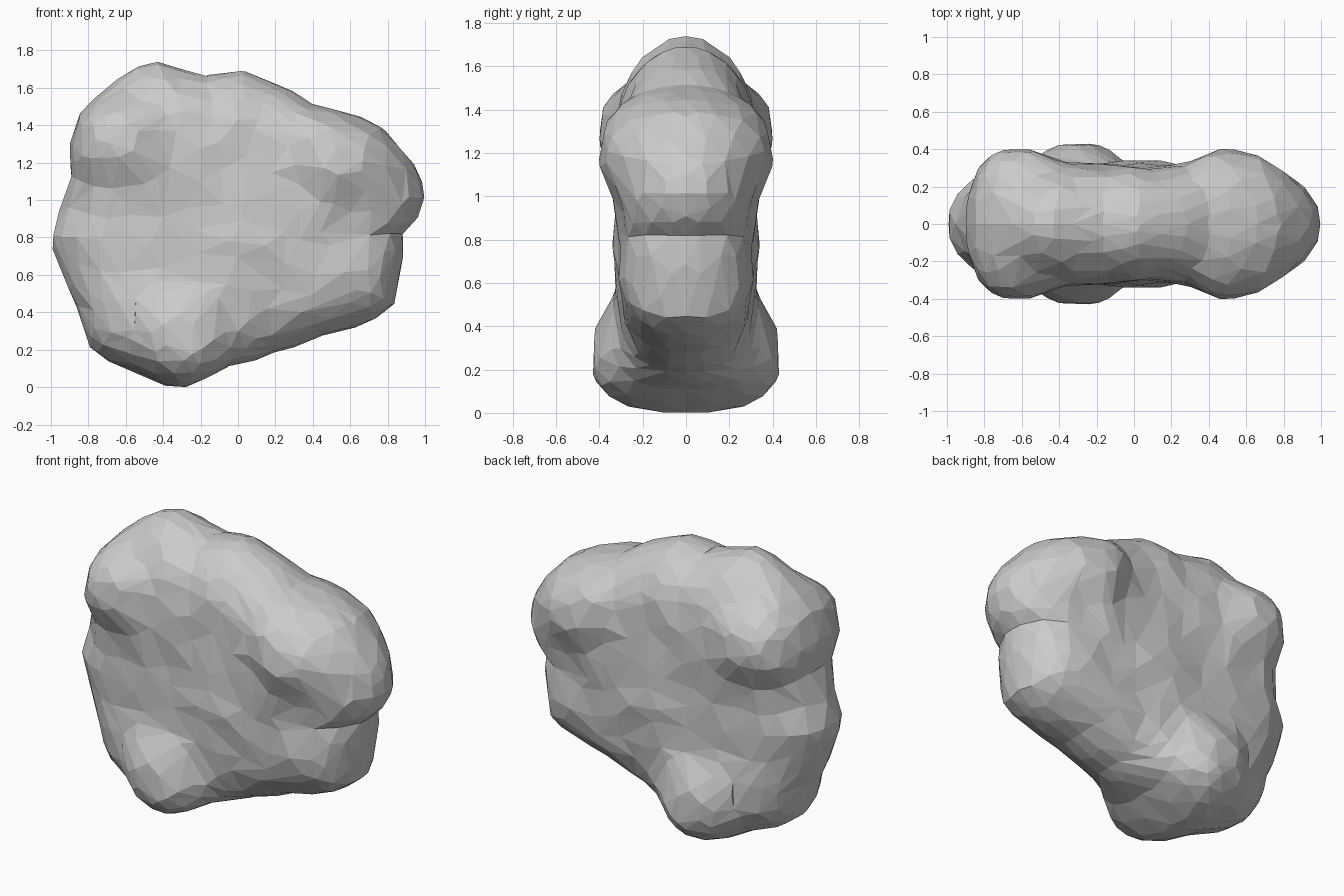
import bpy, bmesh, math
from mathutils import Vector, noise

if "Cube" in bpy.data.objects:
    bpy.data.objects.remove(bpy.data.objects["Cube"])

CX, CZ = 0.0, 0.88

# Front outline (x, z), anticlockwise from the right tip
OUTLINE = [(1, 1.03), (.96, 1.16), (.75, 1.4), (.57, 1.47), (.4, 1.51), (.18, 1.63),
           (.02, 1.69), (-.17, 1.665), (-.32, 1.7), (-.44, 1.742), (-.56, 1.7),
           (-.72, 1.58), (-.83, 1.48), (-.87, 1.41), (-.9, 1.28), (-.89, 1.12),
           (-.95, .95), (-1, .79), (-.95, .63), (-.86, .43), (-.78, .2), (-.7, .14),
           (-.55, .09), (-.36, 0), (-.28, 0), (-.16, .05), (-.06, .11), (.2, .19),
           (.45, .28), (.74, .37), (.83, .44), (.86, .56), (.88, .82), (.96, .9)]

# Lobes and hollows: x, z, half thickness, bluntness of the rim
LOBES = [(-.66, 1.28, .43, 9), (.53, 1.24, .44, 6), (-.28, .23, .435, 12),
         (.72, 1.36, .39, 6), (.97, 1.03, .36, 4), (-.42, 1.68, .34, 3.2),
         (.05, 1.62, .33, 4), (-.25, 1.3, .32, 5), (.1, 1.3, .31, 5),
         (-.6, 1.0, .32, 5), (-.68, .72, .33, 5), (-.97, .8, .33, 4),
         (-.72, .35, .35, 6), (-.3, .75, .31, 5), (.05, .8, .34, 5),
         (.25, 1.05, .305, 5), (.7, .87, .30, 5), (.68, .6, .335, 6),
         (.32, .6, .305, 5), (.1, .4, .31, 5), (.5, .32, .31, 5)]

POLAR = sorted((math.atan2(z - CZ, x - CX) % math.tau, math.hypot(x - CX, z - CZ))
               for x, z in OUTLINE)
RING = [(POLAR[-1][0] - math.tau, POLAR[-1][1])] + POLAR + \
       [(POLAR[0][0] + math.tau, POLAR[0][1])]


def rim(angle):
    """Outline radius at an angle, linear between the outline points."""
    a = angle % math.tau
    for (a0, r0), (a1, r1) in zip(RING, RING[1:]):
        if a0 <= a <= a1:
            return r0 + (r1 - r0) * (a - a0) / max(a1 - a0, 1e-6)
    return POLAR[0][1]


def body(x, z):
    """Blend half thickness and bluntness from the nearby lobes."""
    w = t = p = 0
    for lx, lz, lt, lp in LOBES:
        k = math.exp(-((x - lx) ** 2 + (z - lz) ** 2) / (2 * .145 ** 2)) + 1e-9
        w, t, p = w + k, t + k * lt, p + k * lp
    return t / w, p / w


# Boulder: a faceted sphere pressed into the lumpy, mirrored slab
bm = bmesh.new()
bmesh.ops.create_icosphere(bm, subdivisions=5, radius=1)
for v in bm.verts:
    d = v.co.normalized()
    s = min(1, math.hypot(d.x, d.z))
    ang = math.atan2(d.z, d.x)
    r = rim(ang) * s
    x, z = CX + r * math.cos(ang), CZ + r * math.sin(ang)
    t, p = body(x, z)
    y = t * math.sqrt(max(0, 1 - s ** p))
    # small bumps, equal on front and back
    y += noise.noise(Vector((x * 6, y * 6, z * 6))) * .015 * min(1, abs(d.y) * 3)
    v.co = (x, math.copysign(y, d.y) if abs(d.y) > 1e-4 else 0, z)
bmesh.ops.recalc_face_normals(bm, faces=bm.faces)

mesh = bpy.data.meshes.new("boulder")
bm.to_mesh(mesh)
bm.free()
stone = bpy.data.materials.new("stone grey")
stone.diffuse_color = (.6, .6, .6, 1)
stone.use_nodes = True
stone.node_tree.nodes["Principled BSDF"].inputs["Base Color"].default_value = stone.diffuse_color
mesh.materials.append(stone)
boulder = bpy.data.objects.new("boulder", mesh)
bpy.context.collection.objects.link(boulder)

# Irregular, mirrored facets
facets = boulder.modifiers.new("facets", 'DECIMATE')
facets.ratio = .2
facets.use_symmetry = True
facets.symmetry_axis = 'Y'
